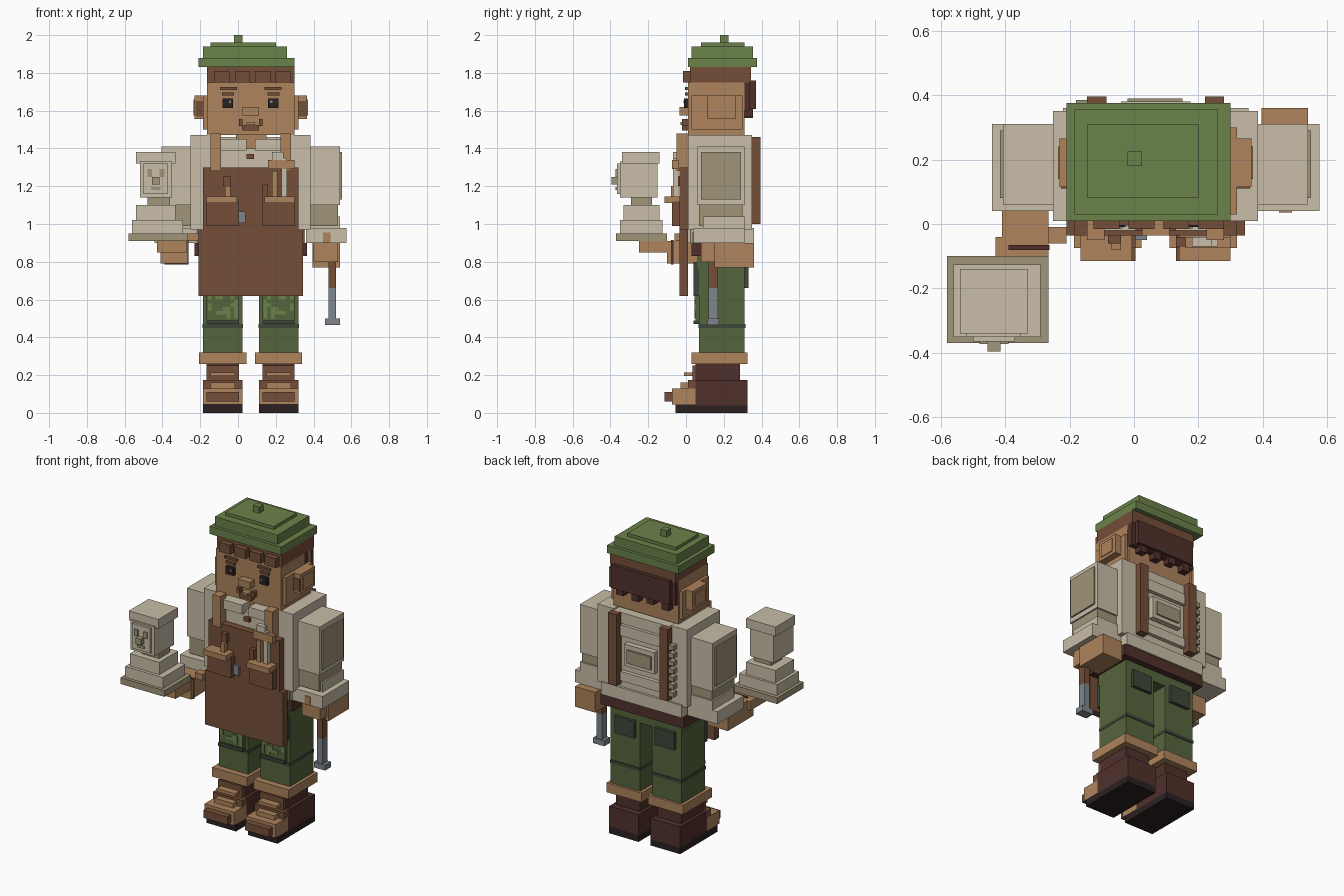
import bpy
import random

AXIS = 6.7       # body centre line, in hundredths of a unit
random.seed(4)

default_cube = bpy.data.objects.get("Cube")
if default_cube:
    bpy.data.objects.remove(default_cube, do_unlink=True)


def linear(channel):
    value = channel / 255
    return value / 12.92 if value <= 0.04045 else ((value + 0.055) / 1.055) ** 2.4


def material(name, hex_code):
    colour = [linear(c) for c in bytes.fromhex(hex_code)] + [1.0]
    mat = bpy.data.materials.new(name)
    mat.use_nodes = True
    mat.diffuse_color = colour
    mat.node_tree.nodes["Principled BSDF"].inputs["Base Color"].default_value = colour
    return mat


cap_green = material("cap_green", "6b8249")
trouser_green = material("trouser_green", "55653d")
dark_green = material("dark_green", "3d4638")
brown = material("leather_brown", "754e38")
dark_brown = material("dark_brown", "50302b")
skin = material("skin_tan", "ae835c")
cream = material("shirt_cream", "c8bda8")
dark_cream = material("dark_cream", "a0957a")
black = material("sole_black", "2a2021")
metal = material("tool_grey", "7f868c")


def box(name, mat, x, y, z):
    """Axis-aligned block between limits given in hundredths."""
    corners = [(i / 100, j / 100, k / 100) for i in x for j in y for k in z]
    faces = [(0, 1, 3, 2), (4, 6, 7, 5), (0, 4, 5, 1), (2, 3, 7, 6), (0, 2, 6, 4), (1, 5, 7, 3)]
    mesh = bpy.data.meshes.new(name)
    mesh.from_pydata(corners, [], faces)
    mesh.materials.append(mat)
    part = bpy.data.objects.new(name, mesh)
    bpy.context.collection.objects.link(part)
    return part


def pair(name, mat, x, y, z):
    """The same block on the left and mirrored on the right of the body."""
    box("left_" + name, mat, x, y, z)
    box("right_" + name, mat, (2 * AXIS - x[1], 2 * AXIS - x[0]), y, z)


# Cap
box("cap_brim", cap_green, x=(-21, 30), y=(1, 37.5), z=(183, 188))
box("cap_crown", cap_green, x=(-18.5, 26), y=(3, 35.5), z=(188, 194))
box("cap_top", cap_green, x=(-14.5, 20), y=(8, 31), z=(194, 196))
box("cap_knob", cap_green, x=(-2, 2.5), y=(18, 22.5), z=(196, 200))

# Head and hair
box("head", skin, x=(-16.5, 30), y=(1, 31), z=(147, 175))
pair("cheek", skin, x=(28, 32), y=(3, 30), z=(150, 168))
box("neck", skin, x=(-1, 15), y=(6, 28), z=(138, 148))
box("hair_band", brown, x=(-16.5, 30), y=(2, 34.5), z=(175, 183))
box("hair_back", dark_brown, x=(-16.5, 30), y=(25, 34), z=(160, 176))
box("hair_back_layer", dark_brown, x=(-14, 27.5), y=(34, 37), z=(161, 176))
for step in range(4):
    left = -12.5 + step * 10.8
    box("fringe_lock", brown, x=(left, left + 8), y=(-1.5, 3), z=(175, 181))
    box("nape_lock", dark_brown, x=(left, left + 5), y=(31, 35.5), z=(156 + step % 2, 161))

# Ears
pair("ear", skin, x=(32, 36.5), y=(11.5, 26.5), z=(155.5, 168))
pair("ear_inner", skin, x=(36.5, 37), y=(14, 24), z=(157.5, 166))
pair("ear_shadow", brown, x=(32, 36), y=(11, 11.5), z=(157, 165))

# Face
pair("eye", black, x=(16, 21.5), y=(-1, 1), z=(161.5, 166.5))
pair("eye_glint", metal, x=(17, 18.2), y=(-1.4, -1), z=(164, 165.3))
pair("eyelid", brown, x=(15.5, 22), y=(-0.5, 1), z=(168, 169.5))
pair("eyebrow", brown, x=(14, 23), y=(-0.5, 1), z=(171, 172.5))
box("nose", skin, x=(2.5, 11), y=(-3.5, 1), z=(157.5, 162))
box("mouth", brown, x=(2, 11), y=(-2, 1), z=(149.5, 152.5))
pair("mouth_corner", brown, x=(11, 13), y=(-2, 1), z=(152, 155.5))
box("lower_lip", skin, x=(4.5, 9), y=(-3, 1), z=(152.5, 154))

# Shirt body
box("shirt", cream, x=(-18.5, 32), y=(1, 34.5), z=(90, 140))
pair("shoulder", cream, x=(27, 38.5), y=(1, 35), z=(97, 147))
pair("shirt_side", dark_cream, x=(31, 35), y=(2, 33), z=(90, 98))
box("shirt_hem", cream, x=(-22, 35.5), y=(3, 36), z=(90, 98))
pair("collar", cream, x=(9, 24), y=(-2, 6), z=(139, 145))
box("collar_back", cream, x=(-15, 28), y=(27, 35), z=(139, 146))
box("collar_button", brown, x=(4.5, 8.5), y=(-1, 1), z=(134.5, 137))
box("belt", dark_brown, x=(-23, 36.5), y=(3, 35), z=(83, 90))

# Back panel and braces
pair("back_brace", brown, x=(22, 28), y=(34.5, 39.5), z=(100, 146))
box("back_upper_band", cream, x=(-8, 21), y=(34.5, 37), z=(132, 139))
box("back_lower_band", cream, x=(-8, 21), y=(34.5, 37), z=(103, 109))
box("back_pouch", cream, x=(-4, 17.5), y=(34.5, 38), z=(114, 128))
box("back_pouch_inset", dark_cream, x=(-2, 15), y=(38, 39), z=(116.5, 125))
for step in range(7):
    low = 103 + step * 5
    box("brace_stud", dark_cream, x=(-18, -14.5), y=(34.5, 38.5), z=(low, low + 3))

# Apron
box("apron_skirt", brown, x=(-21, 34.5), y=(-3.5, 1), z=(62, 97))
box("apron_bib", brown, x=(-18.5, 32), y=(-3.5, 1), z=(97, 130))
pair("apron_strap", skin, x=(22.5, 28), y=(-5, 1), z=(128, 148))
pair("apron_pocket", brown, x=(13, 30), y=(-7.5, -3.5), z=(99, 112))
pair("pocket_flap", skin, x=(14, 30), y=(-11.5, -3.5), z=(111, 114.5))
box("apron_button", brown, x=(-8, -4), y=(-6, -3.5), z=(120, 125.5))
box("apron_buckle", metal, x=(0, 4), y=(-5, -3.5), z=(100.5, 106.5))
box("pencil", skin, x=(-7, -4), y=(-8, -5), z=(114, 120))
for step, mat in enumerate((brown, skin, cream)):
    left = 13 + step * 5
    box("pocket_tool_shaft", mat, x=(left, left + 3), y=(-7, -4), z=(112, 121 + step * 7))
box("pocket_tool_head", skin, x=(16, 30), y=(-7.5, -4), z=(129, 134))
box("pocket_tool_bristles", cream, x=(18, 24), y=(-7, -4), z=(134, 138))

# Sleeves
pair("sleeve_upper", cream, x=(38, 54), y=(6, 31), z=(110, 141))
pair("sleeve_fold", dark_cream, x=(36, 53), y=(7, 30), z=(99, 110))
pair("sleeve_lower", cream, x=(37, 54), y=(9, 31), z=(97, 104))
pair("sleeve_cuff", cream, x=(36, 57.5), y=(4, 31), z=(90, 98))
pair("sleeve_seam", dark_cream, x=(54, 55), y=(8, 29), z=(113, 138))

# Left hand and hammer
box("left_hand", skin, x=(39.5, 54), y=(15, 36), z=(77, 90))
box("left_fingers", skin, x=(40, 53), y=(8, 15), z=(80, 90))
box("left_thumb", skin, x=(45, 49), y=(3.5, 10), z=(90, 95.5))
box("hammer_handle", brown, x=(48, 52), y=(12, 17), z=(66, 92))
box("hammer_shaft", metal, x=(48, 52), y=(12, 17), z=(50, 66))
box("hammer_head", metal, x=(46, 54), y=(11.5, 17.5), z=(46.5, 50))

# Right forearm and hand
box("right_forearm", skin, x=(-41, -26.5), y=(-10, 16), z=(79, 91))
box("right_palm", skin, x=(-43, -27), y=(-25, -4), z=(85, 91))
box("right_thumb", skin, x=(-26.5, -21), y=(-6, -1), z=(91, 95))
box("right_wristband", dark_brown, x=(-39, -26.3), y=(-8, -6.5), z=(78.5, 91.5))

# Clay bust on its plinth
box("bust_base", dark_cream, x=(-58, -26.5), y=(-37, -10), z=(91, 95))
box("bust_plinth", cream, x=(-56, -29), y=(-35, -12.5), z=(95, 102))
box("bust_shoulders", cream, x=(-54, -33), y=(-33, -14), z=(102, 110))
box("bust_neck", dark_cream, x=(-48, -36), y=(-29, -18), z=(110, 114))
box("bust_head", cream, x=(-52, -35), y=(-35, -15), z=(114, 133))
box("bust_hair", cream, x=(-54, -33), y=(-34, -14), z=(132, 138))
box("bust_face", cream, x=(-50, -37), y=(-36.5, -35), z=(116, 132))
box("bust_nose", dark_cream, x=(-45.5, -41.5), y=(-39.5, -36), z=(121, 125))
box("bust_mouth", dark_cream, x=(-46, -41), y=(-37.2, -36), z=(118, 119.5))
for left in (-48, -41.5):
    box("bust_eye", dark_cream, x=(left, left + 2.5), y=(-37.2, -36), z=(125, 129))

# Trousers
box("trouser_hips", trouser_green, x=(-18.5, 32), y=(6, 31), z=(76, 86))
pair("trouser_leg", trouser_green, x=(11, 32), y=(7, 31), z=(30, 78))
pair("knee_band", dark_green, x=(10.8, 32.2), y=(6.5, 31.5), z=(45, 47))
pair("knee_patch", trouser_green, x=(13, 30), y=(5, 7), z=(49, 79))
pair("patch_seam", dark_green, x=(13, 30), y=(4, 7), z=(47, 49))
pair("side_pocket", dark_green, x=(29, 31.5), y=(4, 7), z=(62, 80))
pair("back_pocket", dark_green, x=(14, 28), y=(31, 33), z=(66, 77))
for column in range(8):
    for row in range(6):
        if random.random() < 0.4:
            left, low = 13.4 + column * 2, 50 + row * 2
            pair("patch_fleck", cap_green, x=(left, left + 2), y=(4.6, 5), z=(low, low + 2))
pair("trouser_cuff", skin, x=(9, 34), y=(3, 32.5), z=(26, 32))

# Boots
pair("boot_shaft", dark_brown, x=(13, 30), y=(5, 28.5), z=(15, 27))
pair("boot_foot", dark_brown, x=(11, 32), y=(5, 32.5), z=(4, 17.5))
pair("boot_sole", black, x=(11, 32), y=(-5.5, 32.5), z=(0, 4.5))
pair("boot_toe", skin, x=(11, 32), y=(-7.5, 5), z=(4.5, 13))
pair("boot_toe_tip", brown, x=(13, 30), y=(-11.5, -7.5), z=(6, 11))
pair("boot_tongue", brown, x=(11, 32), y=(1, 5.5), z=(13, 17.5))
pair("boot_instep", skin, x=(15, 28), y=(-3, 3), z=(13, 16))
pair("boot_ankle_flap", brown, x=(13, 30), y=(3.5, 5.5), z=(17.5, 25))
pair("boot_lace", skin, x=(15, 28), y=(-1, 5), z=(19.5, 21.5))
